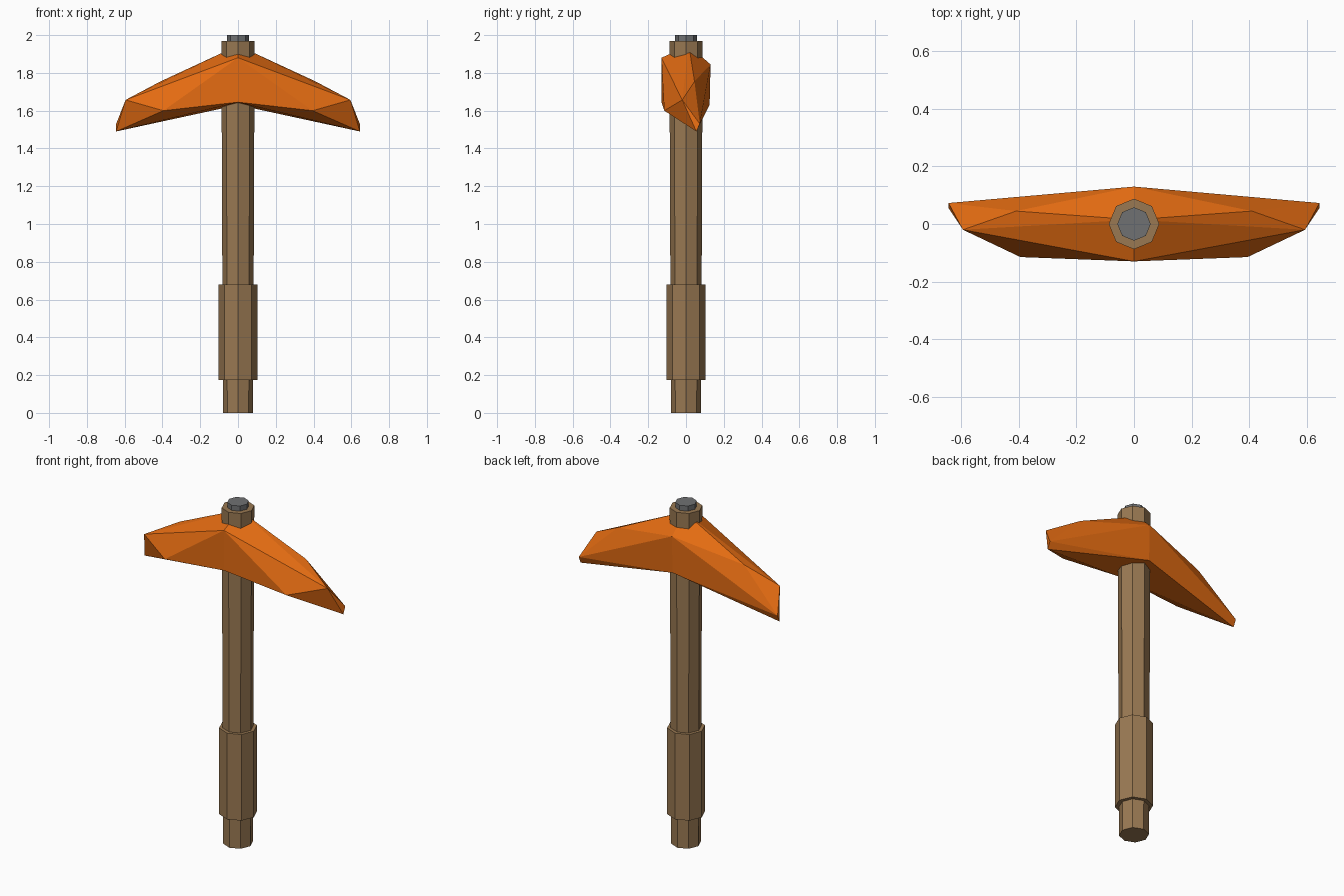
import bpy, bmesh, math

if "Cube" in bpy.data.objects:
    bpy.data.objects.remove(bpy.data.objects["Cube"])


def material(name, rgb):
    m = bpy.data.materials.new(name)
    m.diffuse_color = (*rgb, 1)
    m.use_nodes = True
    m.node_tree.nodes["Principled BSDF"].inputs["Base Color"].default_value = m.diffuse_color
    return m


wood = material("brown wood", (0.32, 0.19, 0.085))
orange = material("orange metal", (0.78, 0.15, 0.006))
grey = material("grey metal", (0.16, 0.165, 0.17))


def add_object(name, bm, mat):
    mesh = bpy.data.meshes.new(name)
    bm.to_mesh(mesh)
    bm.free()
    mesh.materials.append(mat)
    obj = bpy.data.objects.new(name, mesh)
    bpy.context.collection.objects.link(obj)
    return obj


def octagon(name, z0, z1, r0, r1, mat):
    """Eight-sided, optionally tapered rod with corners on the x and y axes."""
    bm = bmesh.new()
    rings = [[bm.verts.new((r * math.cos(i * math.pi / 4),
                            r * math.sin(i * math.pi / 4), z))
              for i in range(8)] for z, r in ((z0, r0), (z1, r1))]
    low, high = rings
    bm.faces.new(low[::-1])
    bm.faces.new(high)
    for i in range(8):
        j = (i + 1) % 8
        bm.faces.new((low[i], low[j], high[j], high[i]))
    return add_object(name, bm, mat)


# Handle, grip and metal end cap
octagon("handle", 0.0, 1.97, 0.08, 0.088, wood)
octagon("grip", 0.175, 0.68, 0.102, 0.102, wood)
octagon("end_cap", 1.95, 2.0, 0.058, 0.058, grey)

# Pick head: one faceted convex arm, mirrored across x = 0
arm_points = [
    (0, -0.13, 1.88), (0, -0.13, 1.645),       # centre front
    (0, 0.015, 1.945),                         # centre ridge
    (0, 0.13, 1.845), (0, 0.125, 1.63),        # centre back
    (0.41, 0.045, 1.755), (0.595, -0.02, 1.657),  # ridge towards the tip
    (0.395, -0.115, 1.60),                     # front lower corner
    (0.645, 0.073, 1.53), (0.645, 0.055, 1.49),   # tip
]
bm = bmesh.new()
for p in arm_points:
    bm.verts.new(p)
bmesh.ops.convex_hull(bm, input=bm.verts[:])
inner = [f for f in bm.faces if all(abs(v.co.x) < 1e-5 for v in f.verts)]
bmesh.ops.delete(bm, geom=inner, context='FACES')
bmesh.ops.recalc_face_normals(bm, faces=bm.faces[:])
head = add_object("pick_head", bm, orange)
mirror = head.modifiers.new("mirror", 'MIRROR')
mirror.use_axis = (True, False, False)
mirror.use_clip = True
